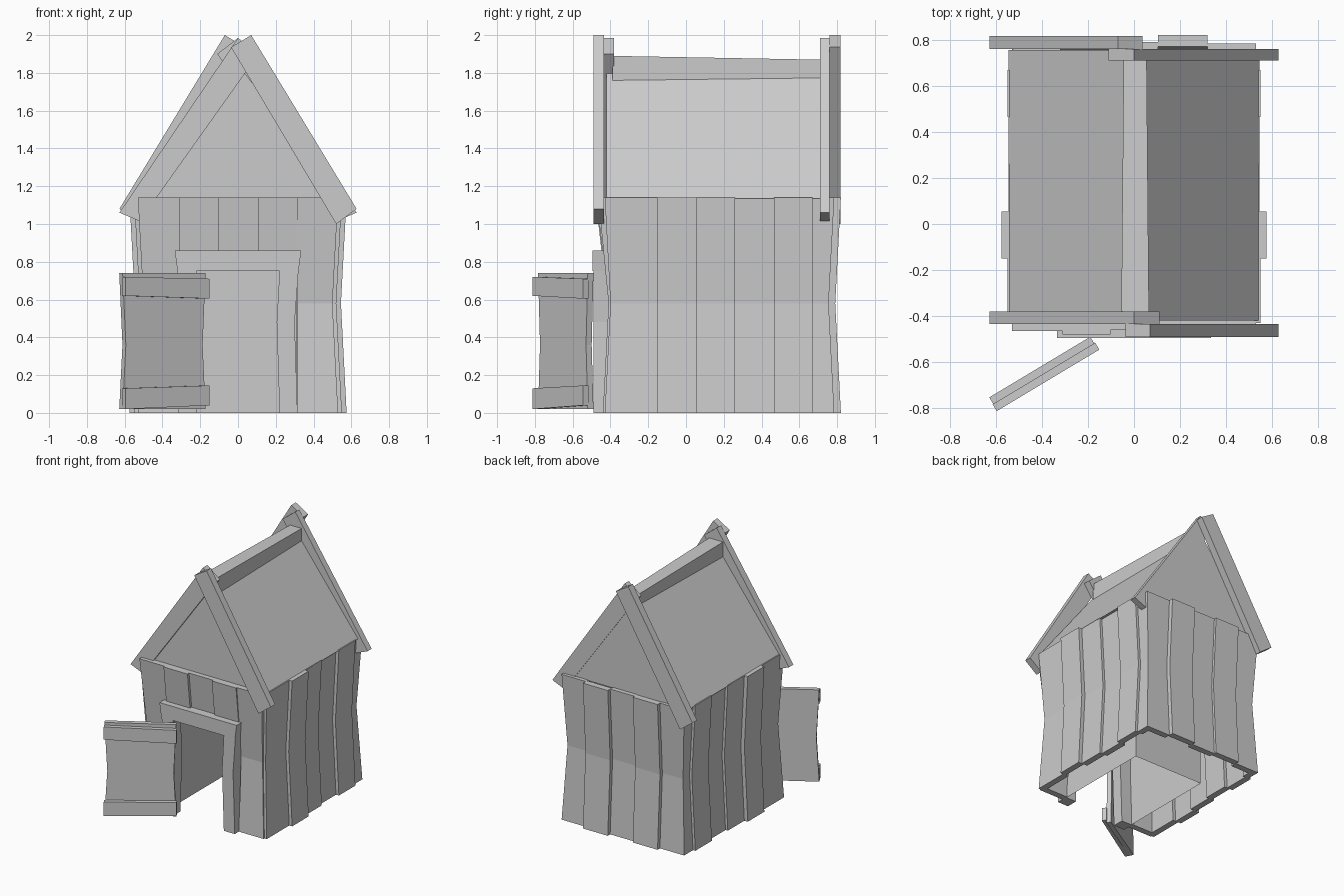
import bpy, bmesh
from mathutils import Vector

if "Cube" in bpy.data.objects:
    bpy.data.objects.remove(bpy.data.objects["Cube"])


def loft(name, rings, caps=True):
    """Flat-faced solid through a stack of equal-sized rings."""
    bm = bmesh.new()
    vs = [[bm.verts.new(p) for p in r] for r in rings]
    n = len(rings[0])
    for a, b in zip(vs, vs[1:]):
        for i in range(n):
            j = (i + 1) % n
            bm.faces.new((a[i], a[j], b[j], b[i]))
    if caps:
        bm.faces.new(vs[0])
        bm.faces.new(vs[-1])
    bmesh.ops.recalc_face_normals(bm, faces=bm.faces)
    me = bpy.data.meshes.new(name)
    bm.to_mesh(me)
    bm.free()
    ob = bpy.data.objects.new(name, me)
    bpy.context.collection.objects.link(ob)
    return ob


def rect(x0, x1, y0, y1, z):
    return [(x0, y0, z), (x1, y0, z), (x1, y1, z), (x0, y1, z)]


def slab(name, pts, y0, y1):
    """Front-view (x, z) outline given depth along y."""
    return loft(name, [[(x, y, z) for x, z in pts] for y in (y0, y1)])


# wall profile: (height, inward bend)
TOP, MID = 1.14, 0.58
FULL = [(0, 0), (MID, 0.03), (TOP, 0)]
T = 0.05

# side wall planks, mirrored left and right
ys = [-0.43, -0.15, 0.055, 0.26, 0.465, 0.67, 0.78]
outs = [0.55, 0.575, 0.545, 0.525, 0.55, 0.53]
for s in (-1, 1):
    for a, b, o in zip(ys, ys[1:], outs):
        rings = []
        for z, d in FULL:
            ya = a + d if a == ys[0] else a
            yb = b - d if b == ys[-1] else b
            rings.append(rect(s * (o - d - T), s * (o - d), ya, yb, z))
        loft("side_plank", rings)

# back wall planks
xs = [-0.53, -0.32, -0.105, 0.105, 0.32, 0.53]
for a, b, o in zip(xs, xs[1:], [0.78, 0.81, 0.79, 0.82, 0.785]):
    rings = []
    for z, d in FULL:
        xa = a + d if a == xs[0] else a
        xb = b - d if b == xs[-1] else b
        rings.append(rect(xa, xb, o - d - T, o - d, z))
    loft("back_plank", rings)

# front wall planks: full height at the corners, short above the door
xf = [-0.53, -0.31, -0.103, 0.105, 0.315, 0.53]
for i, (a, b, o) in enumerate(zip(xf, xf[1:], [0.44, 0.455, 0.435, 0.45, 0.44])):
    prof = FULL if i in (0, 4) else [(0.75, 0.02), (TOP, 0)]
    rings = []
    for z, d in prof:
        xa = a + d if i == 0 else a
        xb = b - d if i == 4 else b
        lean = 0.025 if z == TOP else 0
        rings.append(rect(xa, xb, -o + d - lean, -o + d + T, z))
    loft("front_plank", rings)

# door frame: bent posts and lintel
for s in (-1, 1):
    loft("door_post", [rect(s * i, s * o, -0.49, -0.40, z) for z, i, o in
                       [(0, 0.22, 0.315), (0.48, 0.205, 0.30), (0.75, 0.22, 0.32)]])
loft("door_lintel", [rect(-0.32, 0.32, -0.495, -0.40, 0.75),
                     rect(-0.335, 0.335, -0.495, -0.40, 0.86)])

# inner room: thin two sides, back and ceiling, open front and floor
bm = bmesh.new()
fa = [bm.verts.new(p) for p in rect(-0.31, 0.31, -0.41, 0.39, 0.0)]
fb = [bm.verts.new(p) for p in rect(-0.31, 0.31, -0.41, 0.39, 0.8)]
for i in (1, 2, 3):
    j = (i + 1) % 4
    bm.faces.new((fa[j], fa[i], fb[i], fb[j]))
bm.faces.new(list(reversed(fb)))
room_mesh = bpy.data.meshes.new("inner_room")
bm.to_mesh(room_mesh)
bm.free()
bpy.context.collection.objects.link(bpy.data.objects.new("inner_room", room_mesh))

# roof body with gables
slab("roof", [(-0.545, 1.135), (0.545, 1.135), (0.0, 1.845)], -0.42, 0.755)

# ridge beam, slightly tapered
loft("ridge_beam", [[(-0.055, -0.39, 1.74), (0.065, -0.39, 1.74), (0.065, -0.39, 1.89), (-0.055, -0.39, 1.89)],
                    [(-0.045, 0.71, 1.76), (0.055, 0.71, 1.76), (0.055, 0.71, 1.87), (-0.045, 0.71, 1.87)]])

# crossed gable boards; the back pair is the front pair turned half round
outer = [(0.07, 2.0), (0.628, 1.08), (0.52, 1.0), (-0.037, 1.936)]
inner = [(0.0, 1.985), (-0.628, 1.06), (-0.52, 1.015), (0.11, 1.90)]
for pts, f0, f1, b0, b1 in ((outer, -0.49, -0.435, 0.76, 0.817),
                            (inner, -0.435, -0.38, 0.71, 0.76)):
    slab("front_gable_board", pts, f0, f1)
    slab("back_gable_board", [(-x, z) for x, z in pts], b0, b1)

# open door: pinched panel with two battens
hinge = Vector((-0.19, -0.49, 0))
du = Vector((-0.857, -0.514, 0))
dv = Vector((0.514, -0.857, 0))


def door_ring(u0, u1, v0, v1, z0, z1):
    return [hinge + du * u + dv * v + Vector((0, 0, z))
            for u, v, z in ((u0, v0, z0), (u1, v0, z1), (u1, v1, z1), (u0, v1, z0))]


loft("door_panel", [door_ring(a, b, 0, 0.035, z, z) for z, a, b in
                    [(0.02, 0.0, 0.512), (0.36, 0.018, 0.492), (0.74, 0.0, 0.512)]])
for lo0, lo1, hi0, hi1 in ((0.04, 0.02, 0.145, 0.13), (0.605, 0.62, 0.71, 0.72)):
    loft("door_batten", [door_ring(-0.005, 0.515, 0.032, 0.068, lo0, lo1),
                         door_ring(-0.005, 0.515, 0.032, 0.068, hi0, hi1)])
